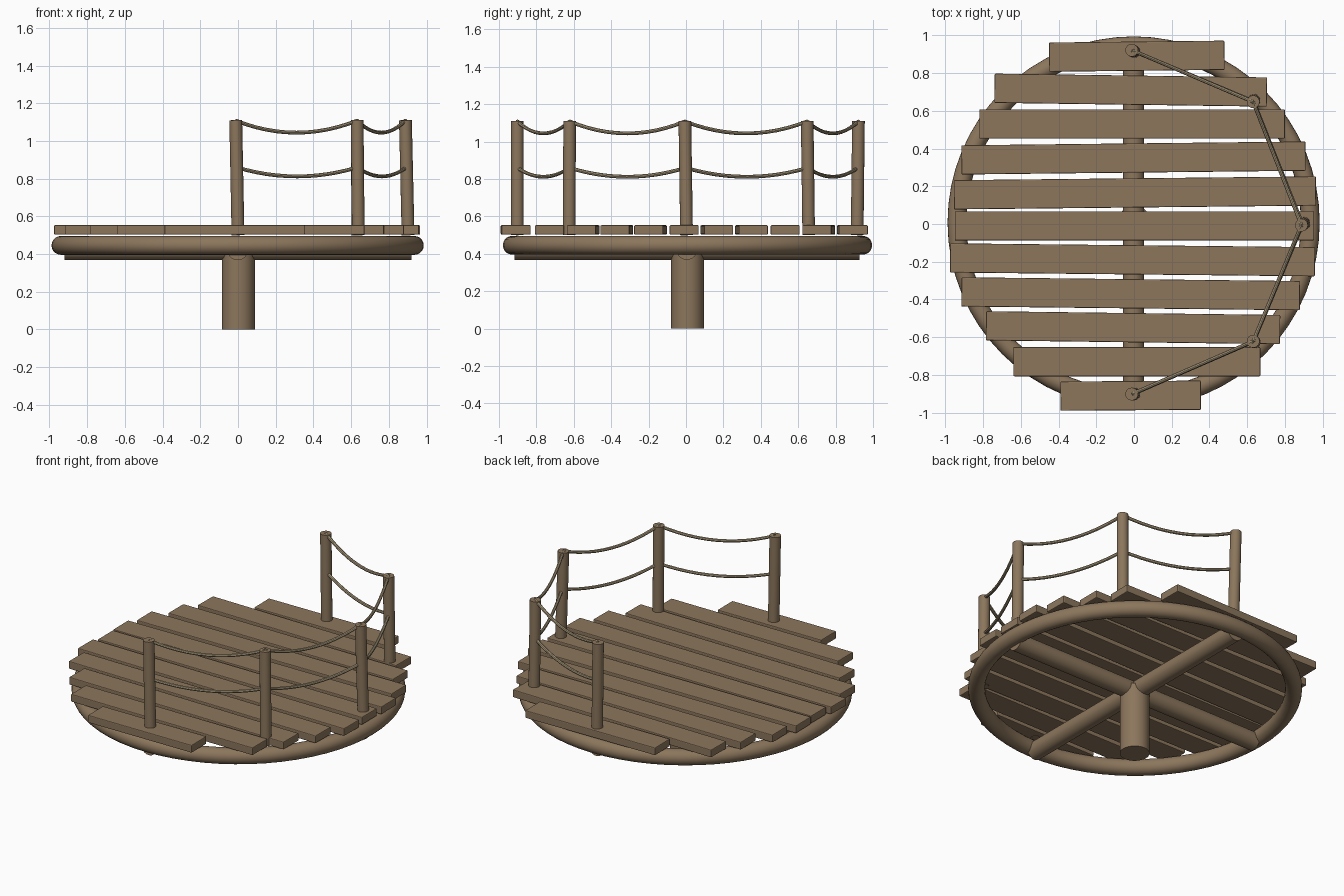
import bpy
import math
from mathutils import Vector

if "Cube" in bpy.data.objects:
    bpy.data.objects.remove(bpy.data.objects["Cube"], do_unlink=True)


def material(name, rgb):
    mat = bpy.data.materials.new(name)
    mat.use_nodes = True
    mat.diffuse_color = (*rgb, 1)
    mat.node_tree.nodes["Principled BSDF"].inputs["Base Color"].default_value = (*rgb, 1)
    return mat


wood = material("brown wood", (0.262, 0.182, 0.108))
twine = material("pale rope", (0.40, 0.32, 0.20))


def finish(name, mat, smooth=True):
    obj = bpy.context.object
    obj.name = name
    obj.data.materials.append(mat)
    if smooth:
        bpy.ops.object.shade_smooth_by_angle(angle=math.radians(40))
    return obj


def log(name, start, end, radius, sides=32):
    """Round timber between two points."""
    start, end = Vector(start), Vector(end)
    axis = end - start
    bpy.ops.mesh.primitive_cylinder_add(vertices=sides, radius=radius, depth=axis.length,
                                        location=(start + end) / 2)
    bpy.context.object.rotation_euler = axis.to_track_quat('Z', 'Y').to_euler()
    return finish(name, wood)


def plank(name, x0, x1, y0, y1):
    """Slightly skewed deck board; y0 and y1 are its middle at each end."""
    bpy.ops.mesh.primitive_cube_add(size=1, location=((x0 + x1) / 2, (y0 + y1) / 2, 0.528))
    obj = bpy.context.object
    obj.scale = (x1 - x0, 0.155, 0.05)
    bpy.ops.object.transform_apply(location=False, rotation=False, scale=True)
    obj.rotation_euler.z = math.atan2(y1 - y0, x1 - x0)
    bevel = obj.modifiers.new("soft edges", 'BEVEL')
    bevel.width = 0.005
    bevel.segments = 2
    return finish(name, wood, smooth=False)


def rope(name, start, end, sag, steps=12):
    """Hanging rope with a parabolic sag."""
    curve = bpy.data.curves.new(name, 'CURVE')
    curve.dimensions = '3D'
    curve.bevel_depth = 0.01
    curve.bevel_resolution = 2
    curve.use_fill_caps = True
    line = curve.splines.new('POLY')
    line.points.add(steps)
    for i, point in enumerate(line.points):
        t = i / steps
        p = Vector(start).lerp(Vector(end), t)
        point.co = (p.x, p.y, p.z - 4 * sag * t * (1 - t), 1)
    obj = bpy.data.objects.new(name, curve)
    bpy.context.collection.objects.link(obj)
    bpy.ops.object.select_all(action='DESELECT')
    obj.select_set(True)
    bpy.context.view_layer.objects.active = obj
    bpy.ops.object.convert(target='MESH')
    finish(name, twine)


# Support: central pillar, crossed beams and round rim
log("center_pillar", (0.002, 0.008, 0), (0.002, 0.008, 0.43), 0.088)
log("cross_beam_x", (-0.92, 0.005, 0.424), (0.92, 0.005, 0.424), 0.056)
log("cross_beam_y", (-0.002, -0.918, 0.424), (-0.002, 0.928, 0.424), 0.056)
bpy.ops.mesh.primitive_torus_add(major_segments=64, minor_segments=20, major_radius=0.937,
                                 minor_radius=0.05, location=(-0.002, 0.008, 0.446))
finish("rim_ring", wood)

# Deck boards: left end, right end, middle at each end
boards = [
    (-0.45, 0.48, 0.885, 0.895), (-0.74, 0.705, 0.72, 0.70), (-0.82, 0.80, 0.53, 0.53),
    (-0.915, 0.91, 0.34, 0.36), (-0.955, 0.965, 0.155, 0.175), (-0.95, 0.955, -0.01, -0.01),
    (-0.975, 0.96, -0.18, -0.20), (-0.915, 0.88, -0.36, -0.38), (-0.785, 0.775, -0.54, -0.56),
    (-0.64, 0.67, -0.73, -0.73), (-0.39, 0.355, -0.913, -0.908),
]
for i, board in enumerate(boards):
    plank(f"deck_board_{i + 1}", *board)

# Railing posts: foot and top positions, leaning a little
posts = [
    ((0.0, -0.902), (-0.012, -0.902)), ((0.638, -0.625), (0.632, -0.622)),
    ((0.902, 0.003), (0.888, -0.006)), ((0.636, 0.656), (0.632, 0.648)),
    ((0.0, 0.915), (-0.012, 0.922)),
]
for i, (foot, top) in enumerate(posts):
    log(f"rail_post_{i + 1}", (*foot, 0.50), (*top, 1.11), 0.034, 20)

# Ropes: upper and lower run between neighbouring posts
for i in range(len(posts) - 1):
    (foot_a, top_a), (foot_b, top_b) = posts[i], posts[i + 1]
    for level, z, sag in (("upper", 1.108, 0.064), ("lower", 0.86, 0.048)):
        t = (z - 0.50) / 0.61
        a = Vector(foot_a).lerp(Vector(top_a), t)
        b = Vector(foot_b).lerp(Vector(top_b), t)
        rope(f"{level}_rope_{i + 1}", (*a, z), (*b, z), sag)
